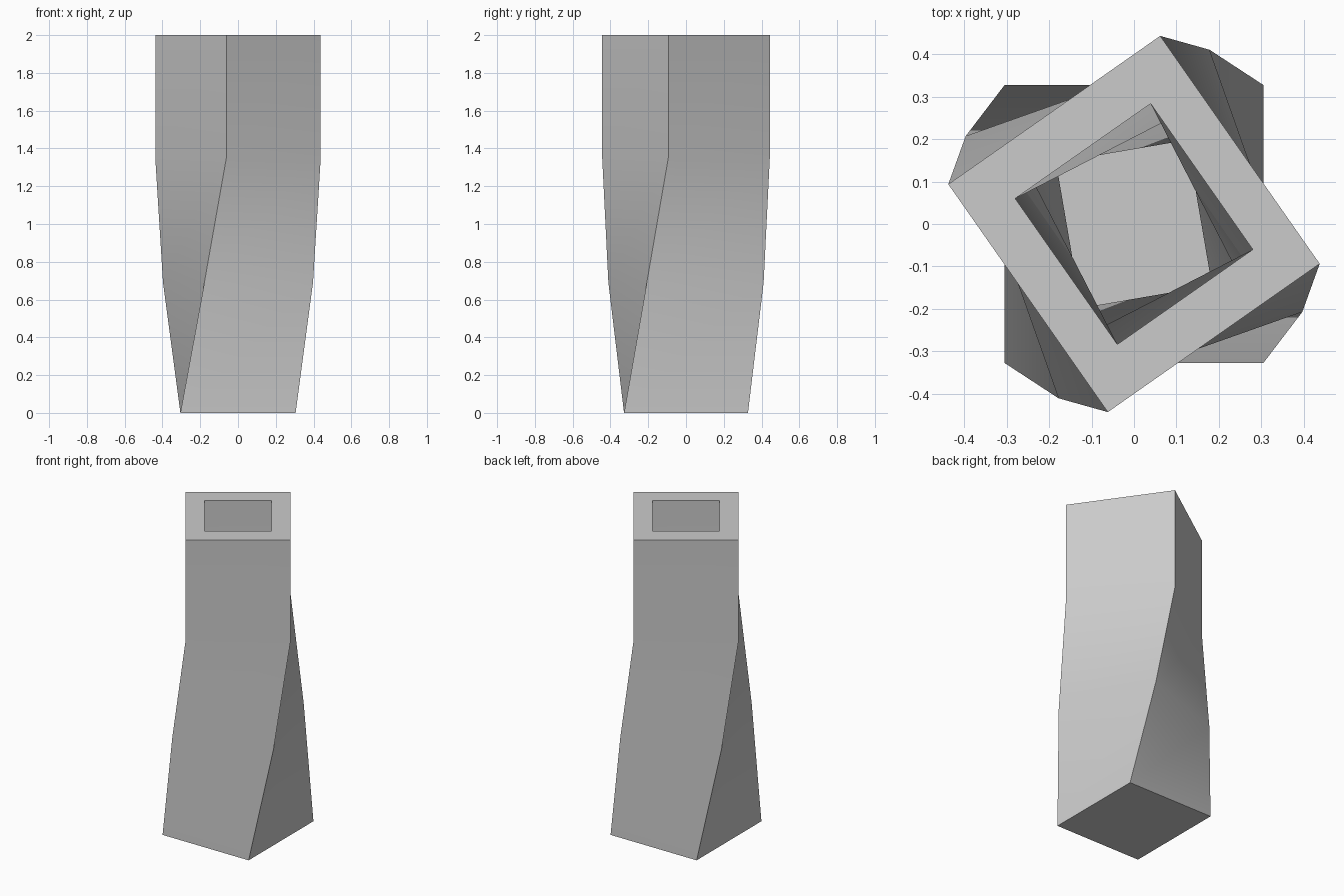
import bpy
import bmesh
from mathutils import Matrix, Vector
from math import radians

if "Cube" in bpy.data.objects:
    bpy.data.objects.remove(bpy.data.objects["Cube"])

# Height and twist (degrees) of each cross-section, bottom to top
LEVELS = [(0.0, 0.0), (0.69, 19.5), (1.35, 35.0), (2.0, 35.0)]
OUTER = (0.305, 0.328)   # half sizes of the outside
INNER = (0.195, 0.21)    # half sizes of the hollow
FLOOR = 0.005            # height of the hollow's floor

grey = bpy.data.materials.new("plain grey")
grey.diffuse_color = (0.6, 0.6, 0.6, 1.0)
grey.use_nodes = True
grey.node_tree.nodes["Principled BSDF"].inputs["Base Color"].default_value = grey.diffuse_color

bm = bmesh.new()


def ring(half, z, twist):
    """One twisted rectangle of vertices."""
    hx, hy = half
    turn = Matrix.Rotation(radians(twist), 3, 'Z')
    corners = [(-hx, -hy), (hx, -hy), (hx, hy), (-hx, hy)]
    return [bm.verts.new(turn @ Vector((x, y, z))) for x, y in corners]


def bridge(a, b):
    """Band of four faces between two rings."""
    for i in range(4):
        j = (i + 1) % 4
        bm.faces.new((a[i], a[j], b[j], b[i]))


# Outer and inner walls
outer = [ring(OUTER, z, t) for z, t in LEVELS]
inner = [ring(INNER, max(z, FLOOR), t) for z, t in LEVELS]
for rings in (outer, inner):
    for low, high in zip(rings, rings[1:]):
        bridge(low, high)

# Rim, underside and floor of the hollow
bridge(outer[-1], inner[-1])
bm.faces.new(outer[0])
bm.faces.new(inner[0])
bmesh.ops.recalc_face_normals(bm, faces=bm.faces)

mesh = bpy.data.meshes.new("twisted_vase")
bm.to_mesh(mesh)
bm.free()
mesh.materials.append(grey)
vase = bpy.data.objects.new("twisted_vase", mesh)
bpy.context.collection.objects.link(vase)

# Smooth walls, crisp corners
bpy.context.view_layer.objects.active = vase
vase.select_set(True)
bpy.ops.object.shade_smooth_by_angle(angle=radians(30))
